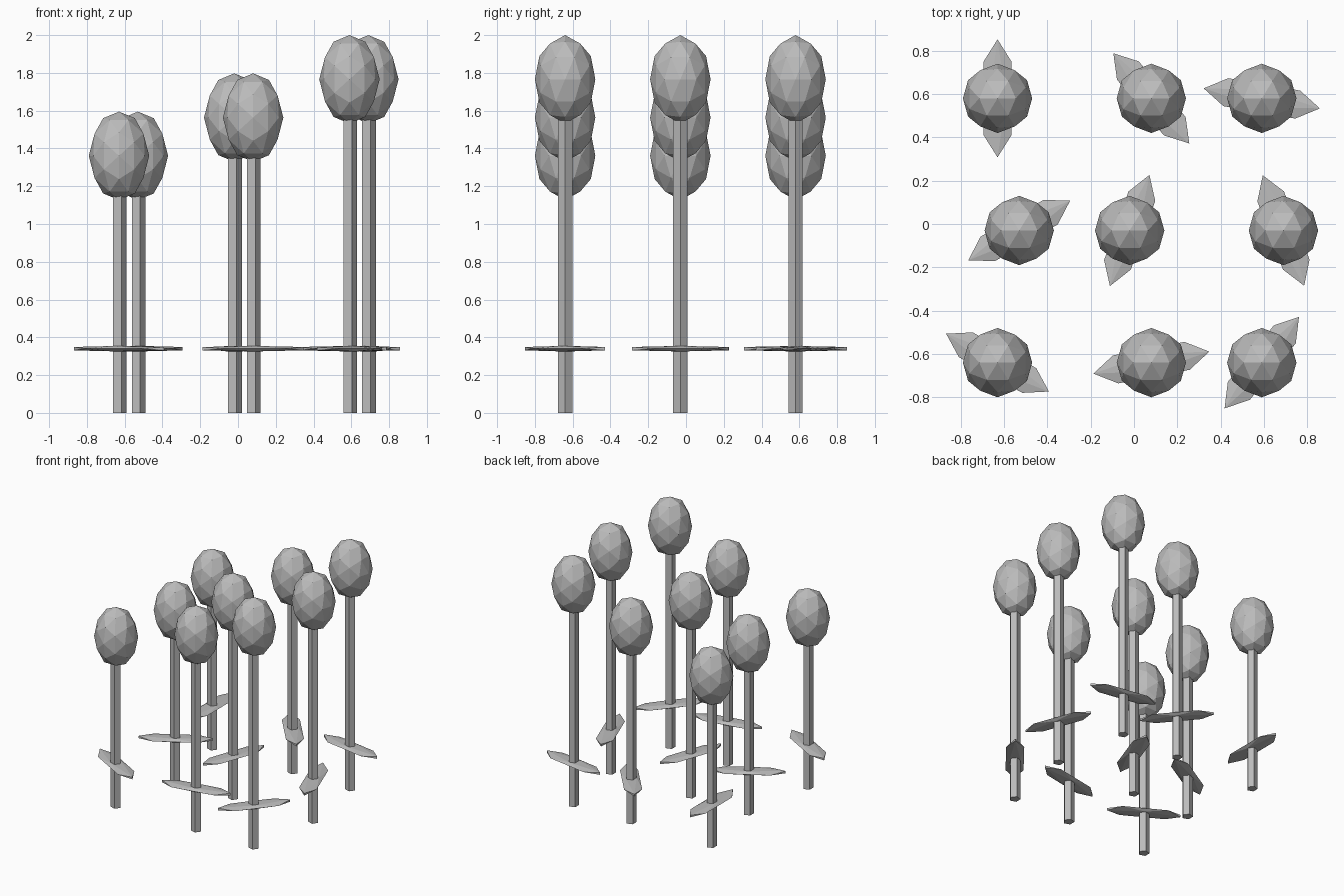
import bpy, bmesh, math
from mathutils import Matrix

if "Cube" in bpy.data.objects:
    bpy.data.objects.remove(bpy.data.objects["Cube"])

grey = bpy.data.materials.new("plain_grey")
grey.diffuse_color = (0.5, 0.5, 0.5, 1)
grey.use_nodes = True
grey.node_tree.nodes["Principled BSDF"].inputs["Base Color"].default_value = grey.diffuse_color


def finish(name, bm, loc):
    bmesh.ops.recalc_face_normals(bm, faces=bm.faces)
    mesh = bpy.data.meshes.new(name)
    bm.to_mesh(mesh)
    bm.free()
    mesh.materials.append(grey)
    ob = bpy.data.objects.new(name, mesh)
    ob.location = loc
    bpy.context.collection.objects.link(ob)


def icosahedron(subdivide):
    """Unit icosahedron with edge midpoints on the axes."""
    bm = bmesh.new()
    a, b = 0.5257, 0.8507
    for s in (-a, a):
        for t in (-b, b):
            for co in ((s, 0, t), (t, s, 0), (0, t, s)):
                bm.verts.new(co)
    bmesh.ops.convex_hull(bm, input=bm.verts)
    if subdivide:
        bmesh.ops.subdivide_edges(bm, edges=bm.edges, cuts=1, use_grid_fill=True)
        for v in bm.verts:
            v.co.normalize()
    return bm


def bud(loc):
    bm = icosahedron(True)
    bmesh.ops.scale(bm, vec=(0.16, 0.16, 0.234), verts=bm.verts)
    finish("flower_bud", bm, loc)


def leaves(loc, angle):
    bm = icosahedron(False)
    bmesh.ops.scale(bm, vec=(0.077, 0.32, 0.017), verts=bm.verts)
    bmesh.ops.rotate(bm, cent=(0, 0, 0), matrix=Matrix.Rotation(angle, 3, 'Z'), verts=bm.verts)
    finish("leaf_pair", bm, loc)


def stem(x, y, height):
    # five-sided post with one corner facing +x
    bm = bmesh.new()
    ring = [bm.verts.new((0.04 * math.cos(k * math.tau / 5),
                          0.04 * math.sin(k * math.tau / 5), 0)) for k in range(5)]
    base = bm.faces.new(ring)
    top = bmesh.ops.extrude_face_region(bm, geom=[base], use_keep_orig=True)
    bmesh.ops.translate(bm, vec=(0, 0, height),
                        verts=[g for g in top["geom"] if isinstance(g, bmesh.types.BMVert)])
    finish("stem", bm, (x, y, 0))


# three rows of three flowers, taller towards +x, leaves turning step by step
rows = [(0.58, (-0.63, 0.08, 0.59)),
        (-0.03, (-0.53, -0.02, 0.69)),
        (-0.64, (-0.63, 0.08, 0.59))]
i = 0
for y, xs in rows:
    for col, x in enumerate(xs):
        z = 1.361 + 0.2025 * col
        stem(x, y, z - 0.16)
        bud((x, y, z))
        leaves((x, y, 0.34), 0.7 * i)
        i += 1
